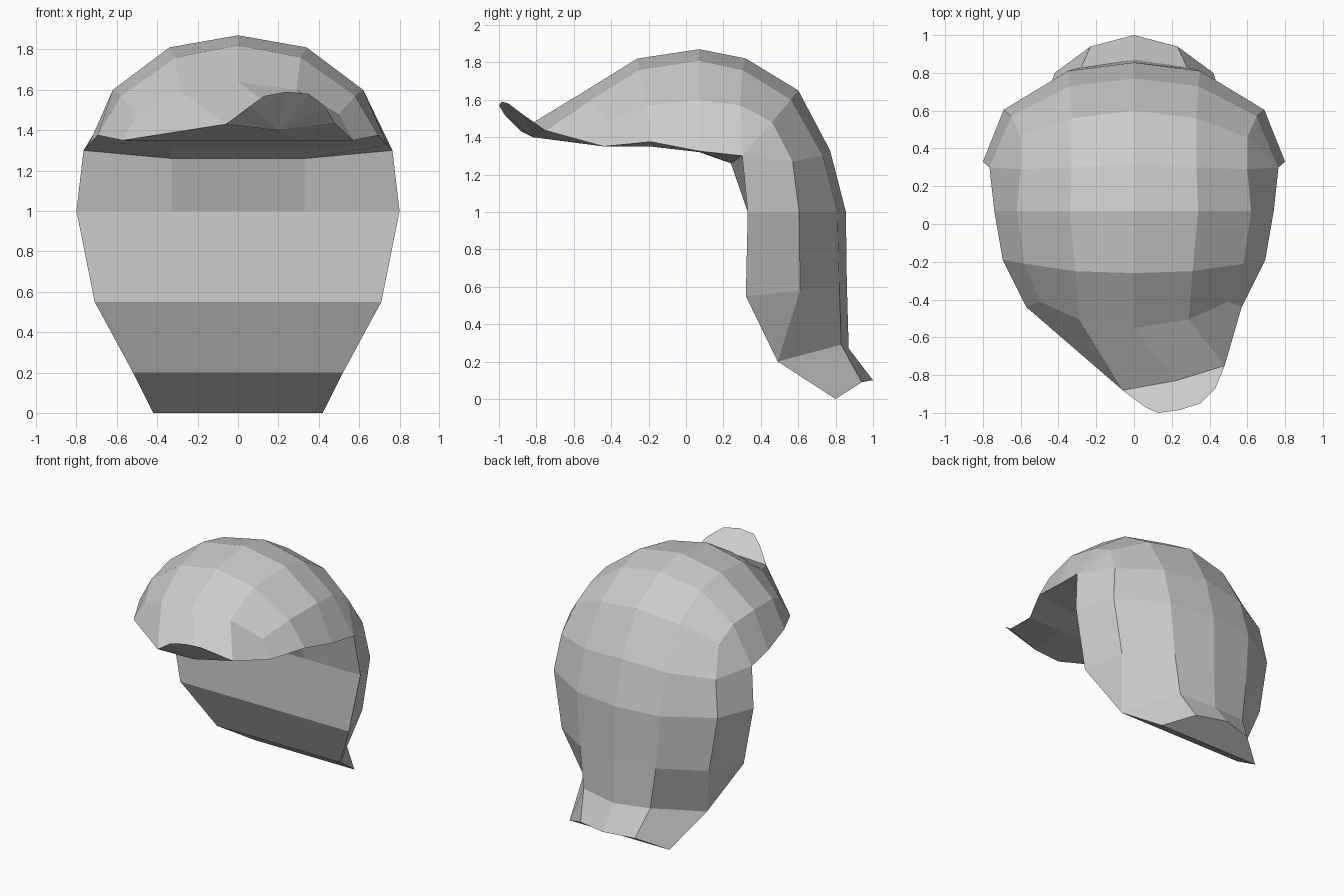
import bpy, bmesh

if "Cube" in bpy.data.objects:
    bpy.data.objects.remove(bpy.data.objects["Cube"])

# Half cross-sections, centre line outwards: crown, upper side, lower side, hem, underside
NAPE_HEM = (.765, .30, 1.30)
NAPE_UNDER = (.33, .24, 1.26)

cap = [
    [(0, -.55, 1.64), (.29, -.505, 1.60), (.50, -.41, 1.48), (.57, -.44, 1.35), (.30, -.44, 1.35)],
    [(0, -.26, 1.82), (.31, -.25, 1.76), (.58, -.21, 1.57), (.695, -.19, 1.375), (.33, -.19, 1.35)],
    [(0, .07, 1.87), (.34, .07, 1.81), (.62, .07, 1.60), (.74, .07, 1.325), (.33, .07, 1.32)],
    [(0, .32, 1.82), (.33, .30, 1.76), (.60, .29, 1.57), NAPE_HEM, NAPE_UNDER],
    [(0, .60, 1.65), (.33, .56, 1.60), (.60, .46, 1.48), NAPE_HEM, NAPE_UNDER],
    [(0, .77, 1.33), (.34, .73, 1.30), (.65, .57, 1.27), NAPE_HEM, NAPE_UNDER],
]

back = [
    [(0, .855, 1.0), (.35, .81, 1.0), (.69, .605, 1.0), (.80, .33, 1.0), (.33, .33, 1.0)],
    [(0, .86, .62), (.32, .82, .60), (.62, .61, .58), (.71, .32, .55), (.30, .32, .55)],
    [(0, .87, .27), (.28, .83, .29), (.52, .49, .20), (.52, .49, .20), (.22, .49, .20)],
    [(0, 1.0, .10), (.23, .94, .09), (.42, .80, 0), (.42, .80, 0), (.18, .80, 0)],
]

bm = bmesh.new()
known = {}


def vert(p):
    key = tuple(round(c, 4) for c in p)
    if key not in known:
        known[key] = bm.verts.new(key)
    return known[key]


def face(*points):
    vs = list(dict.fromkeys(vert(p) for p in points))
    if len(vs) > 2 and bm.faces.get(vs) is None:
        bm.faces.new(vs)


def ring(half):
    """Mirror a half section into a closed loop, left hem over the crown to the right, then underneath."""
    def m(p):
        return (-p[0], p[1], p[2])
    c, a, b, e, u = half
    return [m(e), m(b), m(a), c, a, b, e, u, m(u)]


# Main shell of the cap and back hair
rings = [ring(h) for h in cap + back]
for r, s in zip(rings, rings[1:]):
    for i in range(9):
        j = (i + 1) % 9
        face(r[i], r[j], s[j], s[i])
face(*rings[-1])

# Swept fringe joining the first section to the quiff
eL, bL, aL, c, aR, bR, eR, uR, uL = rings[0]
left, top, right = (-.06, -.88, 1.43), (.22, -.83, 1.47), (.48, -.75, 1.435)
under = (.20, -.82, 1.40)
face(bL, aL, left, eL)
face(aL, c, top, left)
face(c, aR, right, top)
face(aR, bR, eR, right)
face(eL, left, uL)
face(left, under, uR, uL)
face(under, right, uR)
face(right, eR, uR)

# Upturned quiff lip
lip = [left, (.06, -.97, 1.52), (.13, -1.0, 1.57), (.24, -.985, 1.59),
       (.35, -.95, 1.58), (.43, -.87, 1.52), right]
for p, q in zip(lip, lip[1:]):
    face(top, p, q)
    face(under, q, p)

bmesh.ops.recalc_face_normals(bm, faces=bm.faces)
mesh = bpy.data.meshes.new("hair")
bm.to_mesh(mesh)
bm.free()
hair = bpy.data.objects.new("hair", mesh)
bpy.context.collection.objects.link(hair)
